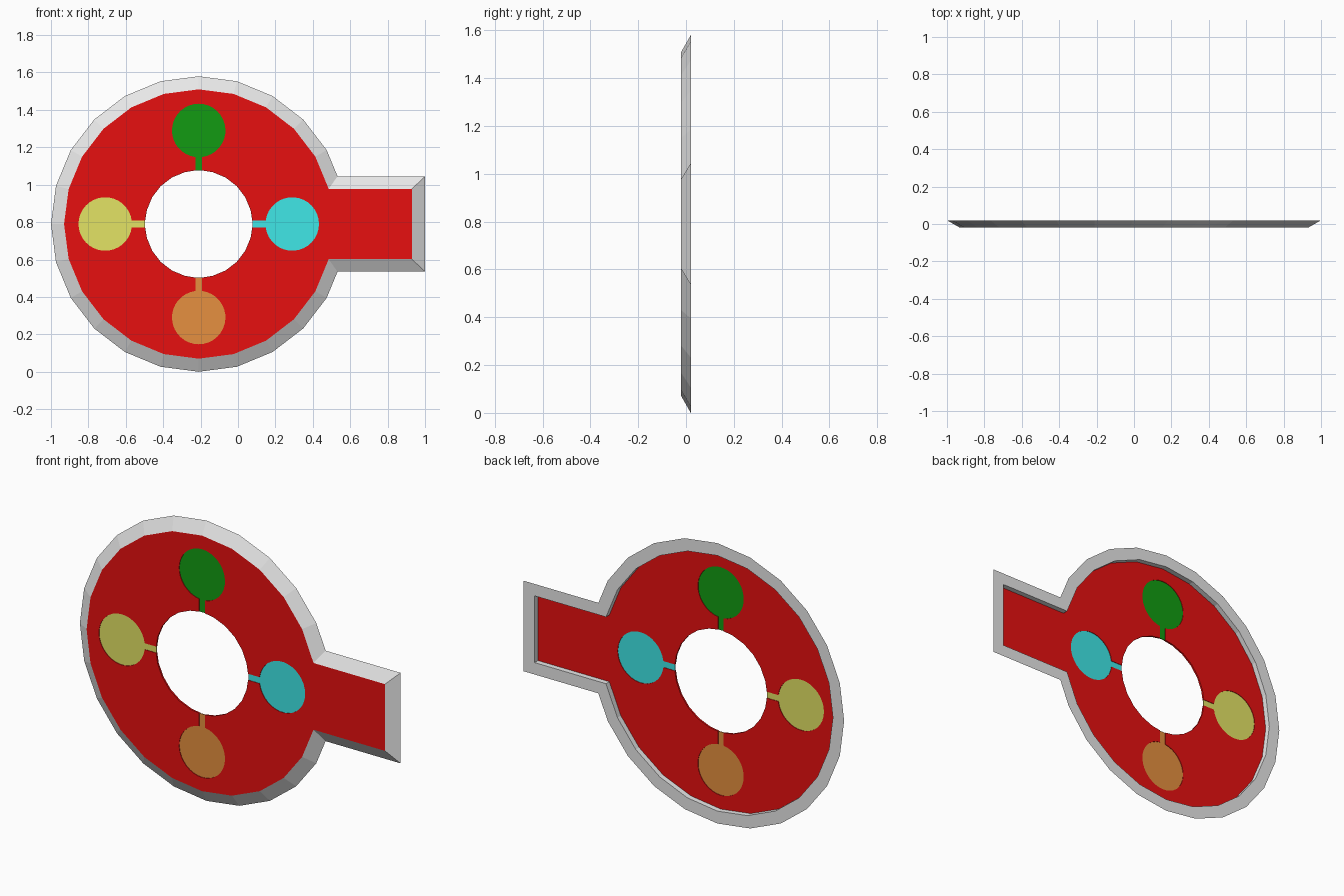
import bpy, bmesh
from math import sin, cos, radians, asin, pi
from mathutils import Vector

if "Cube" in bpy.data.objects:
    bpy.data.objects.remove(bpy.data.objects["Cube"])

CX, CZ = -0.21, 0.79            # centre of the round body
FRONT, BACK = -0.02, 0.02
HOLE, DOT, REACH, SLOT = 0.287, 0.143, 0.5, 0.018


def material(name, r, g, b):
    m = bpy.data.materials.new(name)
    m.use_nodes = True
    m.diffuse_color = (r, g, b, 1)
    m.node_tree.nodes["Principled BSDF"].inputs["Base Color"].default_value = (r, g, b, 1)
    return m


def finish(bm, name, mat):
    bmesh.ops.recalc_face_normals(bm, faces=bm.faces)
    me = bpy.data.meshes.new(name)
    bm.to_mesh(me)
    bm.free()
    me.materials.append(mat)
    ob = bpy.data.objects.new(name, me)
    bpy.context.collection.objects.link(ob)
    return ob


def slab(name, loops, y0, y1, mat):
    """Fill closed outlines (later ones are holes) and give them thickness."""
    bm = bmesh.new()
    edges = []
    for loop in loops:
        vs = [bm.verts.new((CX + x, y0, CZ + z)) for x, z in loop]
        edges += [bm.edges.new((a, b)) for a, b in zip(vs, vs[1:] + vs[:1])]
    bmesh.ops.triangle_fill(bm, edges=edges, use_beauty=True, normal=(0, -1, 0))
    ext = bmesh.ops.extrude_face_region(bm, geom=bm.faces[:], use_keep_orig=True)
    moved = [v for v in ext["geom"] if isinstance(v, bmesh.types.BMVert)]
    bmesh.ops.translate(bm, verts=moved, vec=(0, y1 - y0, 0))
    return finish(bm, name, mat)


def outline(radius, half, end):
    """Round body joined to a straight handle on +x."""
    arc = [(radius * cos(radians(a)), radius * sin(radians(a))) for a in range(15, 346, 15)]
    # slide the two end points along the last polygon sides to the handle edge
    (x0, z0), (x1, z1) = arc[0], arc[1]
    x = x0 + (x1 - x0) * (half - z0) / (z1 - z0)
    arc[0], arc[-1] = (x, half), (x, -half)
    return arc + [(end, -half), (end, half)]


def turn(points, angle):
    c, s = cos(angle), sin(angle)
    return [(x * c - z * s, x * s + z * c) for x, z in points]


def keyhole():
    """Dot with a narrow slot leading to the central hole, along +x."""
    gap = asin(SLOT / DOT)
    n = 32
    sweep = [-pi + gap + i * (2 * pi - 2 * gap) / n for i in range(n + 1)]
    start = (HOLE ** 2 - SLOT ** 2) ** 0.5
    return ([(start, -SLOT)]
            + [(REACH + DOT * cos(a), DOT * sin(a)) for a in sweep]
            + [(start, SLOT)])


white = material("rim white", 0.8, 0.8, 0.8)
red = material("plate red", 0.8, 0.005, 0.005)
inlays = [("cyan", (0.05, 0.8, 0.8)), ("green", (0.006, 0.33, 0.006)),
          ("yellow", (0.77, 0.77, 0.13)), ("orange", (0.79, 0.28, 0.05))]

outer = outline(0.79, 0.255, 1.0 - CX)
inner = outline(0.72, 0.188, 0.93 - CX)

# Sloped rim: triangular section swept round the outline
bm = bmesh.new()
rings = [[bm.verts.new((CX + x, y, CZ + z)) for x, z in pts]
         for pts, y in ((outer, BACK), (inner, FRONT), (inner, BACK))]
for a, b in zip(rings, rings[1:] + rings[:1]):
    for i in range(len(a)):
        j = (i + 1) % len(a)
        bm.faces.new((a[i], a[j], b[j], b[i]))
finish(bm, "rim", white)

# Front plate with one opening: centre hole plus four keyholes
opening = []
edge = asin(SLOT / HOLE)
for k in range(4):
    opening += turn(keyhole(), k * pi / 2)
    for i in range(1, 6):
        a = k * pi / 2 + radians(15) * i
        opening.append((HOLE * cos(a), HOLE * sin(a)))
slab("plate", [inner, opening], FRONT, FRONT + 0.01, red)

# Coloured inlays, slightly sunk on both sides
for k, (name, rgb) in enumerate(inlays):
    slab(name + "_inlay", [turn(keyhole(), k * pi / 2)],
         FRONT + 0.003, FRONT + 0.007, material("inlay " + name, *rgb))
